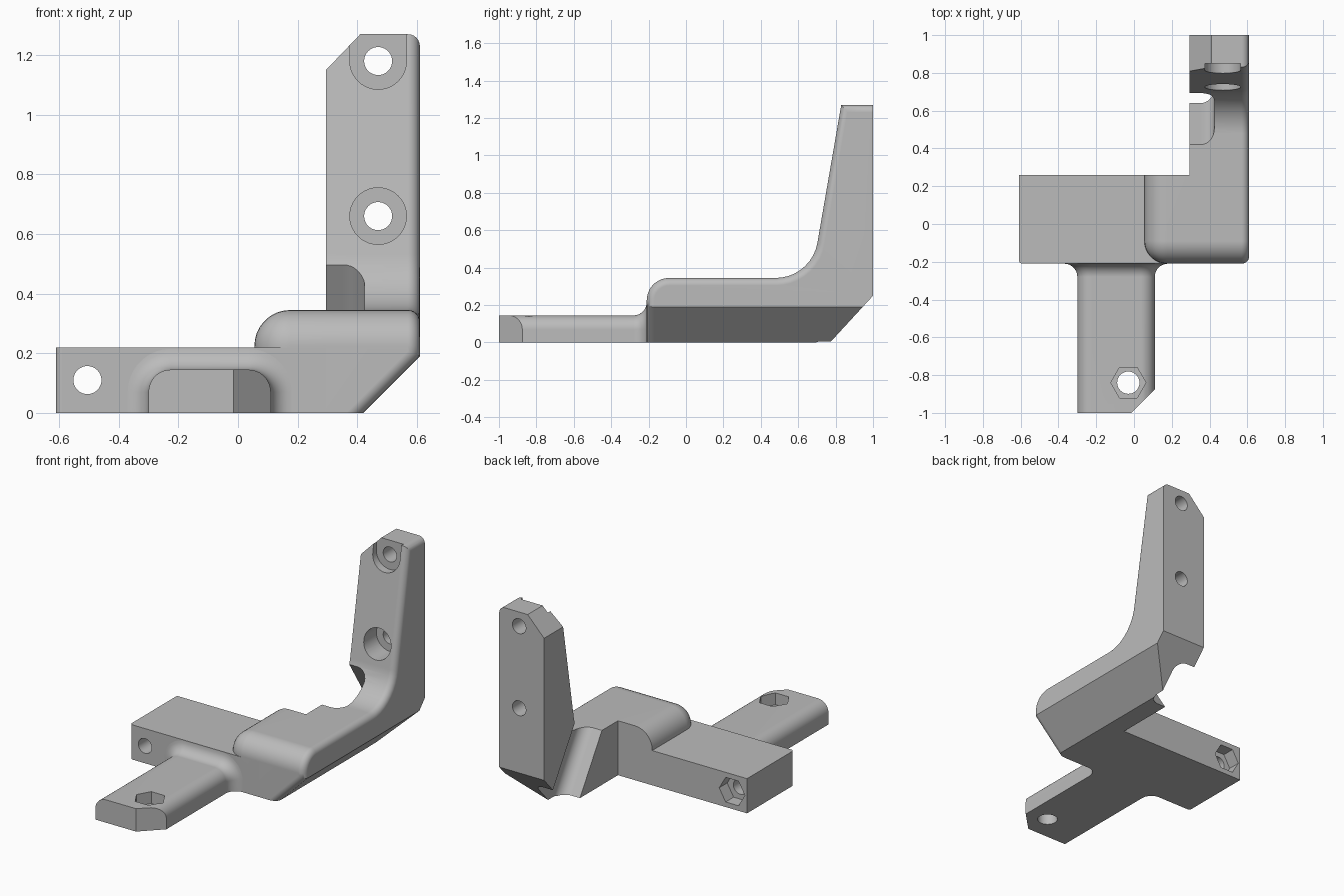
import bpy, bmesh, math
from mathutils import Vector

if "Cube" in bpy.data.objects:
    bpy.data.objects.remove(bpy.data.objects["Cube"], do_unlink=True)

grey = bpy.data.materials.new("plain grey")
grey.use_nodes = True
grey.diffuse_color = (0.5, 0.5, 0.5, 1)
grey.node_tree.nodes["Principled BSDF"].inputs["Base Color"].default_value = (0.5, 0.5, 0.5, 1)

# Extrusion frames: (section u, section v, extrusion)
X, Y, Z = Vector((1, 0, 0)), Vector((0, 1, 0)), Vector((0, 0, 1))
ALONG_X, ALONG_Y, ALONG_Z = (Y, Z, X), (X, Z, Y), (X, Y, Z)


def rounded(corners, steps=9):
    """Polygon from (u, v, radius) corners, each filleted by its radius."""
    out = []
    for i, (u, v, r) in enumerate(corners):
        p = Vector((u, v))
        if r == 0:
            out.append(p)
            continue
        a = (Vector(corners[i - 1][:2]) - p).normalized()
        b = (Vector(corners[(i + 1) % len(corners)][:2]) - p).normalized()
        half = a.angle(b) / 2
        centre = p + (a + b).normalized() * r / math.sin(half)
        reach = r / math.tan(half)
        s, e = p + a * reach - centre, p + b * reach - centre
        arc = s.angle(e)
        for k in range(steps + 1):
            t = arc * k / steps
            out.append(centre + (s * math.sin(arc - t) + e * math.sin(t)) / math.sin(arc))
    return out


def ngon(u, v, r, n=40):
    return [Vector((u + r * math.cos(math.tau * i / n), v + r * math.sin(math.tau * i / n)))
            for i in range(n)]


def rect(u0, u1, v0, v1):
    return rounded([(u0, v0, 0), (u1, v0, 0), (u1, v1, 0), (u0, v1, 0)])


def loft(frame, sections):
    """Closed solid through (height, polygon) sections."""
    bm = bmesh.new()
    fu, fv, fh = frame
    loops = [[bm.verts.new(fu * p.x + fv * p.y + fh * h) for p in poly] for h, poly in sections]
    for lo, hi in zip(loops, loops[1:]):
        for i in range(len(lo)):
            bm.faces.new((lo[i - 1], lo[i], hi[i], hi[i - 1]))
    bm.faces.new(loops[0])
    bm.faces.new(loops[-1])
    bmesh.ops.recalc_face_normals(bm, faces=bm.faces)
    return bm


def prism(frame, poly, lo, hi):
    return loft(frame, [(lo, poly), (hi, poly)])


def slice_off(bm, point, normal):
    """Plane cut that removes the side the normal points to, and caps it."""
    bmesh.ops.bisect_plane(bm, geom=bm.verts[:] + bm.edges[:] + bm.faces[:], dist=1e-5,
                           plane_co=point, plane_no=normal, clear_outer=True)
    bmesh.ops.holes_fill(bm, edges=[e for e in bm.edges if e.is_boundary], sides=0)
    bmesh.ops.recalc_face_normals(bm, faces=bm.faces)


def round_edges(bm, edges, radius, segments):
    bmesh.ops.bevel(bm, geom=edges, offset=radius, offset_type='OFFSET', segments=segments,
                    profile=0.5, affect='EDGES', clamp_overlap=False)


def add_object(name, bm):
    mesh = bpy.data.meshes.new(name)
    bm.normal_update()
    bm.to_mesh(mesh)
    bm.free()
    obj = bpy.data.objects.new(name, mesh)
    bpy.context.collection.objects.link(obj)
    return obj


def finish(name, bm, cutters=()):
    """Make the part, carve it with the cutters and shade it."""
    obj = add_object(name, bm)
    obj.data.materials.append(grey)
    helpers = []
    for c in cutters:
        cutter = add_object("cutter", c)
        cutter.hide_render = True
        helpers.append(cutter)
        mod = obj.modifiers.new("cut", 'BOOLEAN')
        mod.operation, mod.solver, mod.object = 'DIFFERENCE', 'EXACT', cutter
    if helpers:
        bpy.context.view_layer.update()
        graph = bpy.context.evaluated_depsgraph_get()
        carved = bpy.data.meshes.new_from_object(obj.evaluated_get(graph))
        obj.modifiers.clear()
        obj.data = carved
        obj.data.materials.clear()
        obj.data.materials.append(grey)
        for h in helpers:
            bpy.data.objects.remove(h, do_unlink=True)
    bpy.ops.object.select_all(action='DESELECT')
    obj.select_set(True)
    bpy.context.view_layer.objects.active = obj
    bpy.ops.object.shade_smooth_by_angle(angle=math.radians(30))
    weighted = obj.modifiers.new("even shading", 'WEIGHTED_NORMAL')
    weighted.keep_sharp = True


FRONT, BACK, INNER, SIDE, TOP = -0.21, 0.26, 0.295, 0.61, 0.345

# Crossbar with a bolt hole and a nut pocket at the back
bar = prism(ALONG_Z, rounded([(-SIDE, FRONT, 0.02), (INNER, FRONT, 0),
                              (INNER, BACK, 0), (-SIDE, BACK, 0)]), 0, 0.22)
finish("crossbar", bar, [prism(ALONG_Y, ngon(-0.505, 0.11, 0.047), -0.5, 0.5),
                         prism(ALONG_Y, ngon(-0.505, 0.11, 0.09, 6), 0.18, 0.5)])


# Front tongue, flaring into the crossbar
def tongue_section(grow):
    left, right, top, r = -0.3 - grow, 0.11 + grow, 0.145 + grow, 0.075 + grow
    return rounded([(left, 0, 0), (right, 0, 0), (right, top, r), (left, top, r)])


FLARE = 0.07
stations = [(-1, tongue_section(0))]
for k in range(9):
    t = math.pi / 2 * k / 8
    stations.append((FRONT - FLARE * (1 - math.sin(t)), tongue_section(FLARE * (1 - math.cos(t)))))
tongue = loft(ALONG_Y, stations)
slice_off(tongue, (0.11, -0.875, 0), (1, -1, 0))
finish("front_tongue", tongue, [prism(ALONG_Z, ngon(-0.03, -0.84, 0.059), -0.5, 0.5),
                                prism(ALONG_Z, ngon(-0.03, -0.84, 0.093, 6), 0.07, 0.5)])

# Raised block with a ball-rounded outer corner
block = prism(ALONG_Z, rect(0.055, INNER, FRONT, BACK), 0.05, TOP)


def on_rounded_corner(edge):
    mid = (edge.verts[0].co + edge.verts[1].co) / 2
    hits = (mid.x < 0.06, mid.y < FRONT + 0.01, mid.z > TOP - 0.01)
    return sum(hits) == 2


round_edges(block, [e for e in block.edges if on_rounded_corner(e)], 0.12, 9)
finish("raised_block", block)

# Bent arm: side profile, chamfers, then the rounded outer edge
arm = prism(ALONG_X, rounded([(FRONT, 0, 0), (0.77, 0, 0), (1, 0.25, 0), (1, 1.27, 0),
                              (0.83, 1.27, 0), (0.67, TOP, 0.226), (FRONT, TOP, 0.12)]),
            INNER, SIDE)
slice_off(arm, (0.42, 0, 0), (1, 0, -1))
slice_off(arm, (0.41, 0, 1.27), (-0.12, 0, 0.115))


def on_outer_edge(edge):
    normals = sorted((f.normal for f in edge.link_faces), key=lambda n: n.x)
    other, side = normals[0], normals[-1]
    return side.x > 0.5 and abs(other.x) < 0.1 and (other.y < -0.1 or other.z > 0.5)


arm.normal_update()
round_edges(arm, [e for e in arm.edges if on_outer_edge(e)], 0.04, 6)

# Slanted cable groove across the inside of the bend
run = Vector((0, 0.538, -0.843))
across = Vector((0, 0.843, 0.538))
groove = prism((X, across, run), rounded([(0.1, 0.54, 0), (0.425, 0.54, 0.07),
                                          (0.425, 0.851, 0.07), (0.1, 0.851, 0)]), -0.5, 0.8)

# Two counterbored bolt holes, the upper one open at the top
HOLE_X, BORE, FLOOR = 0.47, 0.095, 0.85
cuts = [groove]
for z in (0.66, 1.18):
    cuts.append(prism(ALONG_Y, ngon(HOLE_X, z, 0.047), 0.4, 1.2))
cuts.append(prism(ALONG_Y, ngon(HOLE_X, 0.66, BORE), 0.5, FLOOR))
arch = [p for p in ngon(HOLE_X, 1.18, BORE) if p.y < 1.1801]
arch += [Vector((HOLE_X + BORE, 1.4)), Vector((HOLE_X - BORE, 1.4))]
arch.sort(key=lambda p: math.atan2(p.y - 1.2, p.x - HOLE_X))
cuts.append(prism(ALONG_Y, arch, 0.5, FLOOR))
finish("bent_arm", arm, cuts)
